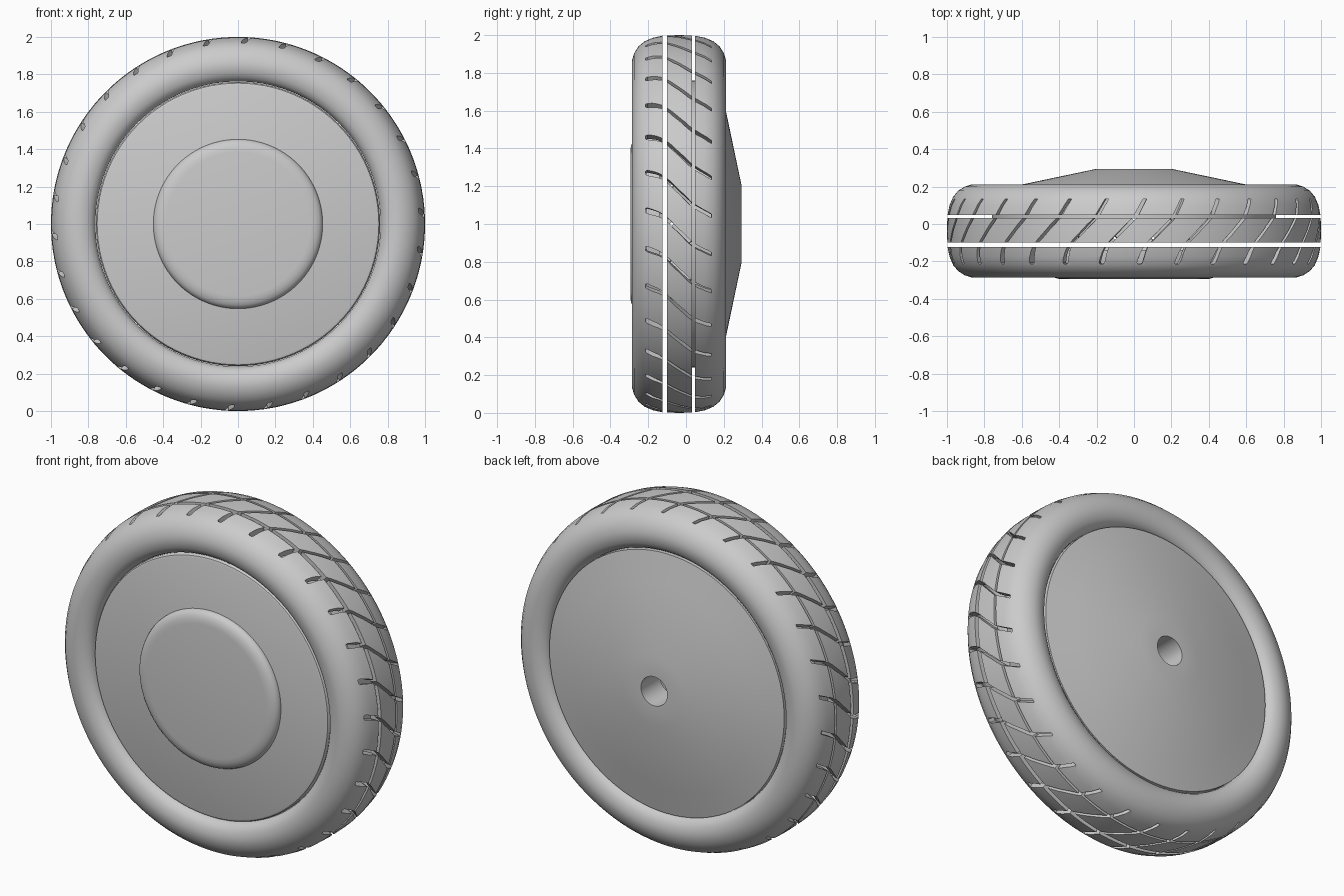
import bpy, math

if "Cube" in bpy.data.objects:
    bpy.data.objects.remove(bpy.data.objects["Cube"])

TAU = 2 * math.pi
SEG = 180


def make(name, verts, faces):
    me = bpy.data.meshes.new(name)
    me.from_pydata(verts, [], faces)
    ob = bpy.data.objects.new(name, me)
    bpy.context.collection.objects.link(ob)
    bpy.ops.object.select_all(action='DESELECT')
    ob.select_set(True)
    bpy.context.view_layer.objects.active = ob
    bpy.ops.object.mode_set(mode='EDIT')
    bpy.ops.mesh.select_all(action='SELECT')
    bpy.ops.mesh.normals_make_consistent(inside=False)
    bpy.ops.object.mode_set(mode='OBJECT')
    return ob


def wheel_pt(r, y, a):
    # a runs clockwise from the top, seen from the front
    return (r * math.sin(a), y, 1 + r * math.cos(a))


def lathe(name, prof, closed=False, seg=SEG):
    """Spin an (r, y) profile round the axle; r = 0 ends become poles."""
    verts, rows = [], []
    for r, y in prof:
        n = 1 if r == 0 else seg
        rows.append([len(verts) + (i % n) for i in range(seg)])
        verts += [wheel_pt(r, y, TAU * i / seg) for i in range(n)]
    pairs = list(zip(rows, rows[1:])) + ([(rows[-1], rows[0])] if closed else [])
    faces = []
    for a, b in pairs:
        for i in range(seg):
            j = (i + 1) % seg
            faces.append(tuple(dict.fromkeys((a[i], a[j], b[j], b[i]))))
    return make(name, verts, faces)


def smooth(ob):
    bpy.ops.object.select_all(action='DESELECT')
    ob.select_set(True)
    bpy.context.view_layer.objects.active = ob
    bpy.ops.object.shade_smooth_by_angle(angle=math.radians(35))


# Tyre: hollow shell in three bands, split by two open ring grooves
side = [(0.762, -0.225), (0.768, -0.245), (0.78, -0.262), (0.805, -0.278),
        (0.84, -0.286), (0.87, -0.285), (0.905, -0.274), (0.94, -0.252),
        (0.967, -0.22), (0.986, -0.175), (0.997, -0.124),
        (0.955, -0.124), (0.945, -0.17), (0.928, -0.205), (0.90, -0.23),
        (0.85, -0.246), (0.80, -0.24), (0.775, -0.225)]
front_band = lathe("tyre_front_band", side, True)
back_side = [(r, (0.047 if y == -0.124 else -0.074 - y)) for r, y in side]
back_band = lathe("tyre_back_band", back_side, True)
middle_band = lathe("tyre_middle_band", [
    (0.998, -0.1), (1.0, -0.037), (0.998, 0.033), (0.955, 0.033), (0.955, -0.1)], True)

# Slanted tread slots: one bent ribbon repeated round the wheel
path = [(-0.215, 0.0, 0.010), (-0.205, 0.002, 0.015), (-0.15, 0.02, 0.013),
        (-0.11, 0.04, 0.009), (-0.035, 0.115, 0.011), (0.035, 0.185, 0.011),
        (0.09, 0.215, 0.010), (0.135, 0.24, 0.010)]
COUNT = 30
verts, faces = [], []
for k in range(COUNT):
    base = len(verts)
    a0 = TAU * k / COUNT + 0.03
    for y, s, w in path:
        for r, d in ((0.925, -w), (0.925, w), (1.05, w), (1.05, -w)):
            verts.append(wheel_pt(r, y, a0 + s + d))
    n = len(path)
    for i in range(n - 1):
        for c in range(4):
            p, q = base + 4 * i + c, base + 4 * i + (c + 1) % 4
            faces.append((p, q, q + 4, p + 4))
    faces.append(tuple(base + c for c in (3, 2, 1, 0)))
    faces.append(tuple(base + 4 * (n - 1) + c for c in range(4)))
cutter = make("tread_slot_cutter", verts, faces)

for band in (front_band, middle_band, back_band):
    mod = band.modifiers.new("slots", 'BOOLEAN')
    mod.object = cutter
    mod.operation = 'DIFFERENCE'
    mod.solver = 'EXACT'
    bpy.ops.object.select_all(action='DESELECT')
    band.select_set(True)
    bpy.context.view_layer.objects.active = band
    bpy.ops.object.modifier_apply(modifier=mod.name)
    smooth(band)
bpy.data.objects.remove(cutter, do_unlink=True)

# Flat front disc with a softened rim
smooth(lathe("front_disc", [
    (0, -0.25), (0.742, -0.25), (0.753, -0.246), (0.76, -0.235),
    (0.76, -0.14), (0, -0.14)], seg=96))

# Round hub cap
smooth(lathe("hub_cap", [
    (0, -0.295), (0.385, -0.295), (0.41, -0.292), (0.432, -0.284),
    (0.447, -0.272), (0.453, -0.258), (0.453, -0.245), (0, -0.245)], seg=96))

# Shallow cone at the back with an axle hole
smooth(lathe("back_cone", [
    (0, 0.12), (0.085, 0.12), (0.085, 0.295), (0.2, 0.295), (0.6, 0.211),
    (0.76, 0.178), (0.76, 0.03), (0, 0.03)], seg=96))
